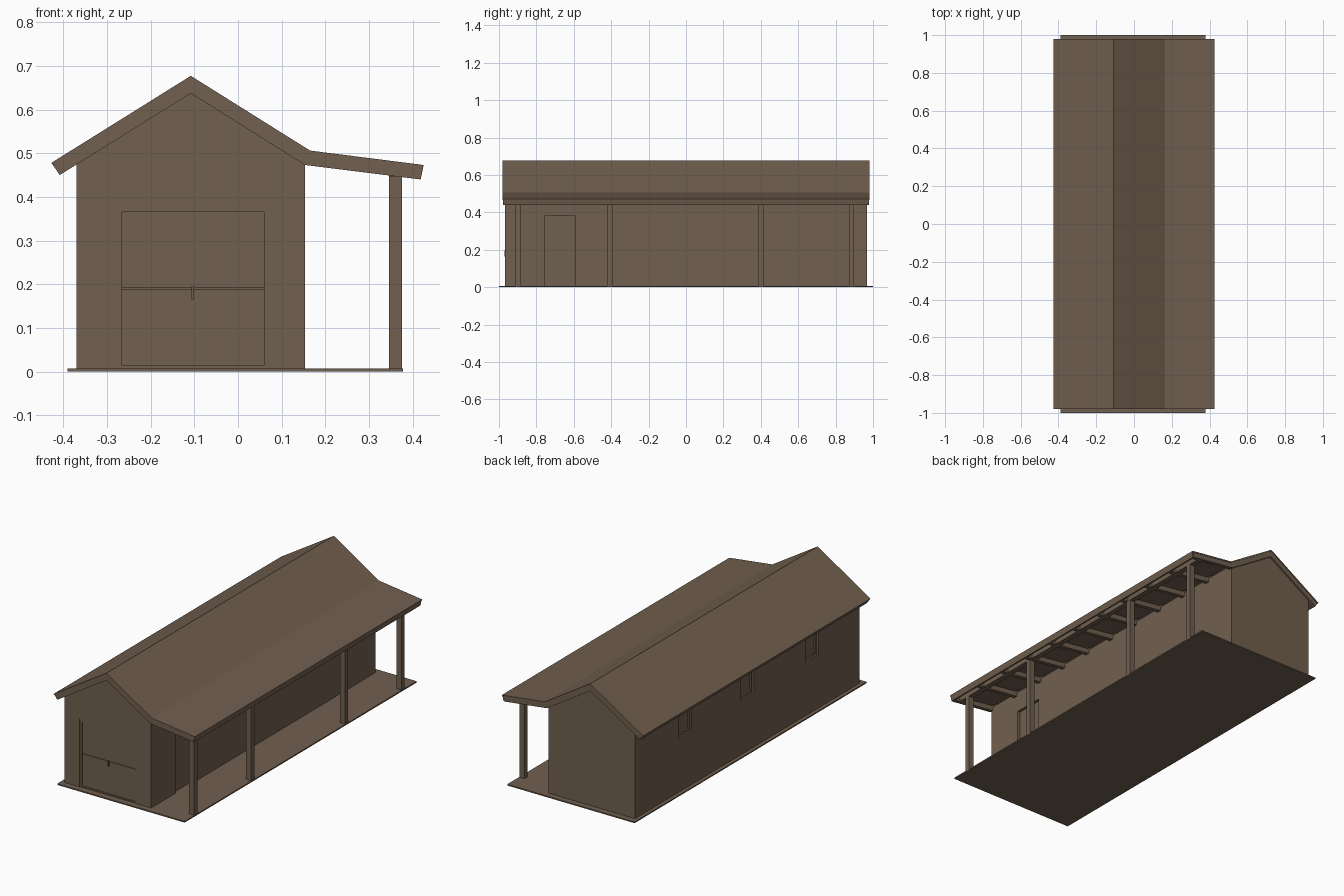
import bpy, bmesh

if "Cube" in bpy.data.objects:
    bpy.data.objects.remove(bpy.data.objects["Cube"])

wood = bpy.data.materials.new("brown wood")
wood.diffuse_color = (0.165, 0.115, 0.078, 1)
wood.use_nodes = True
wood.node_tree.nodes["Principled BSDF"].inputs["Base Color"].default_value = wood.diffuse_color


def prism(name, pts, y0, y1):
    """Extrude an x-z outline along y."""
    bm = bmesh.new()
    f = bm.faces.new([bm.verts.new((x, y0, z)) for x, z in pts])
    r = bmesh.ops.extrude_face_region(bm, geom=[f])
    vs = [v for v in r["geom"] if isinstance(v, bmesh.types.BMVert)]
    bmesh.ops.translate(bm, verts=vs, vec=(0, y1 - y0, 0))
    bmesh.ops.recalc_face_normals(bm, faces=bm.faces[:])
    me = bpy.data.meshes.new(name)
    bm.to_mesh(me)
    bm.free()
    ob = bpy.data.objects.new(name, me)
    bpy.context.collection.objects.link(ob)
    me.materials.append(wood)
    return ob


def box(name, x0, x1, y0, y1, z0, z1):
    return prism(name, [(x0, z0), (x1, z0), (x1, z1), (x0, z1)], y0, y1)


# roof section: upper and lower lines, with bands between them
TOP = [(-0.427, 0.478), (-0.108, 0.677), (0.165, 0.506), (0.425, 0.473)]
LOW = [(-0.408, 0.450), (-0.108, 0.637), (0.153, 0.473), (0.418, 0.440)]


def line(t, inset=0.0):
    pts = [(a + (c - a) * t, b + (d - b) * t) for (a, b), (c, d) in zip(TOP, LOW)]
    pts[0] = (pts[0][0] + inset, pts[0][1] + inset * 0.62)
    pts[-1] = (pts[-1][0] - inset, pts[-1][1] + inset * 0.125)
    return pts


# floor slab
box("floor_slab", -0.39, 0.378, -1, 1, 0, 0.007)

# barn body, reaching up to the roof sheet
body = prism("barn_body", [(-0.37, 0.004), (0.153, 0.004), (0.153, 0.495),
                           (-0.108, 0.665), (-0.37, 0.502)], -0.968, 0.968)

# recesses for the doors and windows
WINDOWS = (0.535, 0.0, -0.555)
cuts = [(-0.278, 0.072, -1.0, -0.953, 0.007, 0.378),
        (0.138, 0.2, -0.757, -0.59, 0.007, 0.38)]
cuts += [(-0.42, -0.352, y - 0.056, y + 0.056, 0.30, 0.44) for y in WINDOWS]
for c in cuts:
    cutter = box("opening_cutter", *c)
    cutter.hide_render = True
    cutter.hide_viewport = True
    m = body.modifiers.new("opening", "BOOLEAN")
    m.object = cutter
    m.operation = "DIFFERENCE"
    m.solver = "EXACT"

# front door: frame, two leaves and handle
for n, x0, x1, z0, z1 in (("left", -0.278, -0.265, 0.007, 0.378), ("right", 0.059, 0.072, 0.007, 0.378),
                          ("top", -0.265, 0.059, 0.365, 0.378), ("bottom", -0.265, 0.059, 0.007, 0.014)):
    box("front_door_frame_" + n, x0, x1, -0.966, -0.95, z0, z1)
box("front_door_lower", -0.265, 0.059, -0.961, -0.95, 0.014, 0.189)
box("front_door_upper", -0.265, 0.059, -0.961, -0.95, 0.191, 0.365)
box("front_door_handle", -0.106, -0.101, -0.971, -0.955, 0.165, 0.195)

# side door leaf
box("side_door", 0.135, 0.141, -0.75, -0.597, 0.007, 0.373)

# window frames
for y in WINDOWS:
    for s in (-1, 1):
        c = y + s * 0.051
        box("window_jamb", -0.36, -0.35, c - 0.005, c + 0.005, 0.30, 0.44)
    for z in (0.30, 0.43):
        box("window_rail", -0.36, -0.35, y - 0.046, y + 0.046, z, z + 0.01)

# roof sheet
prism("roof_sheet", line(0) + line(0.2)[::-1], -0.98, 0.98)

# rafters, the end ones forming the gable boards
N = 11
for i in range(N):
    y = -0.967 + 1.934 * i / (N - 1)
    prism("rafter", line(0.2, 0.004) + line(1, 0.004)[::-1], y - 0.011, y + 0.011)

# eave boards, and the beam over the posts
a, b = line(0.2)[-1], line(1)[-1]
prism("porch_eave_board", [a, b, (b[0] - 0.01, b[1] + 0.001), (a[0] - 0.01, a[1] + 0.001)], -0.975, 0.975)
a, b = line(0.2)[0], line(1)[0]
prism("left_eave_board", [a, b, (b[0] + 0.008, b[1] + 0.005), (a[0] + 0.008, a[1] + 0.005)], -0.975, 0.975)
box("porch_beam", 0.345, 0.375, -0.97, 0.97, 0.447, 0.472)

# porch posts
for y in (-0.9, -0.408, 0.4, 0.885):
    box("porch_post", 0.345, 0.375, y - 0.014, y + 0.014, 0.003, 0.46)
